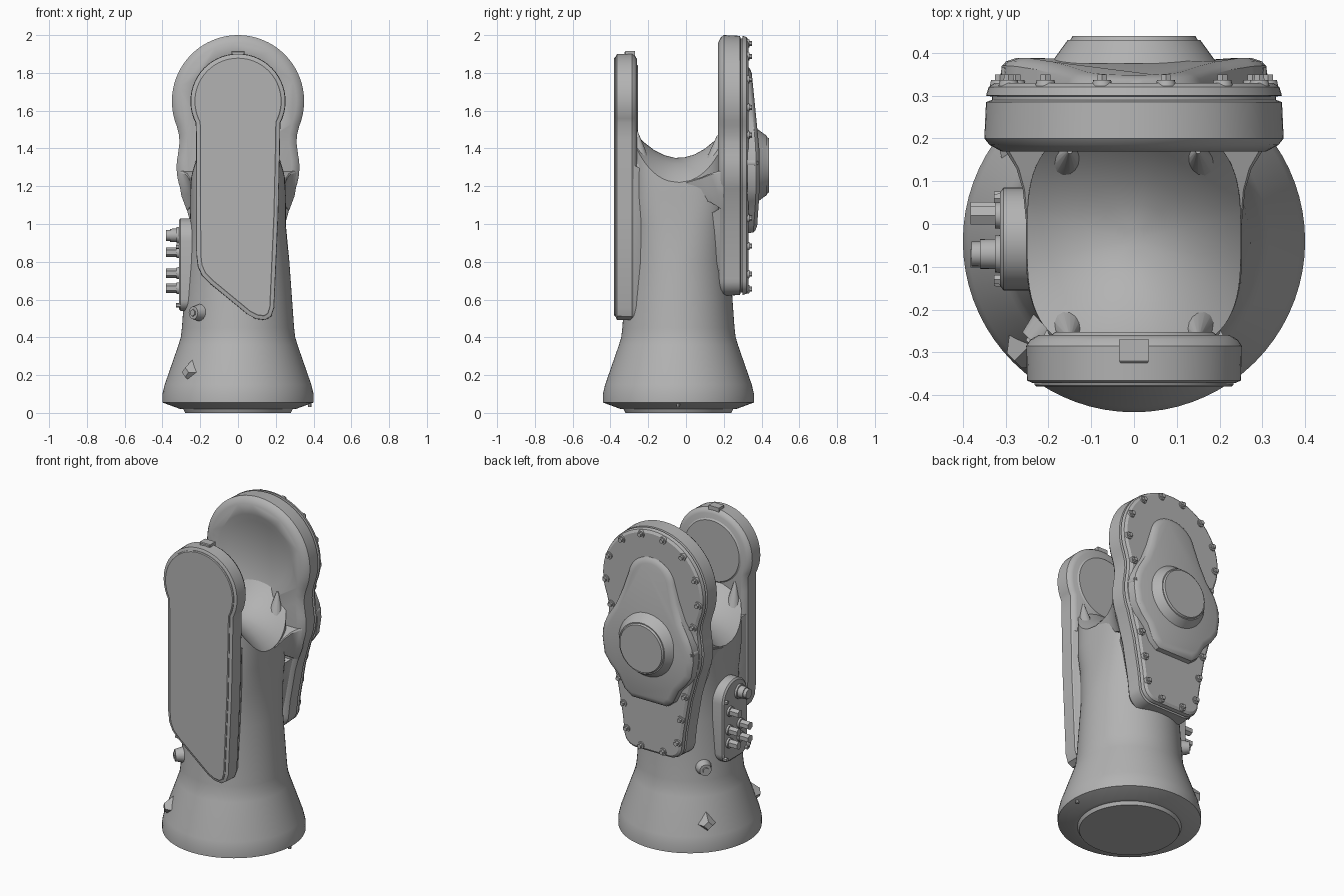
import bpy, bmesh
from math import sin, cos, pi, radians, copysign
from mathutils import Vector, Matrix

cube = bpy.data.objects.get("Cube")
if cube:
    bpy.data.objects.remove(cube, do_unlink=True)

grey = bpy.data.materials.new("cast_grey")
grey.use_nodes = True
grey.diffuse_color = (0.45, 0.45, 0.45, 1)
grey.node_tree.nodes["Principled BSDF"].inputs["Base Color"].default_value = grey.diffuse_color
parts = []


def finish(name, bm):
    bmesh.ops.recalc_face_normals(bm, faces=bm.faces)
    mesh = bpy.data.meshes.new(name)
    bm.to_mesh(mesh)
    bm.free()
    mesh.materials.append(grey)
    ob = bpy.data.objects.new(name, mesh)
    bpy.context.collection.objects.link(ob)
    parts.append(ob)
    return ob


def bridge(bm, a, b):
    n = len(a)
    for i in range(n):
        bm.faces.new((a[i], a[(i + 1) % n], b[(i + 1) % n], b[i]))


def arc(cx, cz, r, a0, a1, n):
    steps = [radians(a0 + (a1 - a0) * i / n) for i in range(n + 1)]
    return [(cx + r * cos(a), cz + r * sin(a)) for a in steps]


def mirrored(half):
    return half + [(-x, z) for x, z in reversed(half) if x > 1e-4]


def inset(pts, d):
    """Move a closed outline inwards by d."""
    n = len(pts)
    v = [Vector(p) for p in pts]
    area = sum(v[i - 1].x * v[i].y - v[i].x * v[i - 1].y for i in range(n))
    side = 1 if area > 0 else -1
    out = []
    for i in range(n):
        e0 = (v[i] - v[i - 1]).normalized()
        e1 = (v[(i + 1) % n] - v[i]).normalized()
        t = (e0 + e1).normalized()
        normal = Vector((-t.y, t.x)) * side
        out.append(v[i] + normal * d / max(0.6, t.dot(e0)))
    return out


def stack(name, outline, layers, warp=None):
    """Outline in x-z built up through (y, inset) layers."""
    bm = bmesh.new()
    rings = []
    for y, d in layers:
        cos_ = [Vector((p.x, y, p.y)) for p in inset(outline, d)]
        rings.append([bm.verts.new(warp(c) if warp else c) for c in cos_])
    for a, b in zip(rings, rings[1:]):
        bridge(bm, a, b)
    bm.faces.new(rings[0])
    bm.faces.new(rings[-1])
    return finish(name, bm)


def peg(name, start, direction, length, r1, r2, sides=16):
    d = Vector(direction).normalized()
    m = Matrix.Translation(Vector(start) + d * length / 2) @ d.to_track_quat('Z', 'Y').to_matrix().to_4x4()
    bm = bmesh.new()
    bmesh.ops.create_cone(bm, cap_ends=True, segments=sides, radius1=r1, radius2=r2, depth=length, matrix=m)
    return finish(name, bm)


def saddle(x, y):
    return 1.35 - 0.13 * (x / 0.25) ** 2 + 0.11 * ((y + 0.04) / 0.21) ** 2


# Body: round base rising into a rounded square with a saddle top
def section(rx, y0, y1, p, s=1.0, n=72):
    pts = []
    for i in range(n):
        c, q = cos(2 * pi * i / n), sin(2 * pi * i / n)
        x = s * rx * copysign(abs(c) ** (2 / p), c)
        y = (y0 + y1) / 2 + s * (y1 - y0) / 2 * copysign(abs(q) ** (2 / p), q)
        pts.append((x, y))
    return pts


bm = bmesh.new()
rings = []
for z, r in ((0, 0.28), (0.02, 0.29), (0.022, 0.31), (0.055, 0.4), (0.1, 0.4), (0.15, 0.388),
             (0.36, 0.315), (0.4, 0.303), (0.45, 0.297), (0.8, 0.272)):
    rings.append([bm.verts.new((x, y, z)) for x, y in section(r, -0.04 - r, r - 0.04, 2)])
for z, p in ((1.0, 2.5), (1.15, 3.1)):
    rings.append([bm.verts.new((x, y, z)) for x, y in section(0.253, -0.30, 0.23, p)])
for s in (1, 0.97, 0.85, 0.7, 0.5, 0.3, 0.1):
    rings.append([bm.verts.new((x, y, saddle(x, y))) for x, y in section(0.25, -0.30, 0.23, 3.2, s)])
for a, b in zip(rings, rings[1:]):
    bridge(bm, a, b)
bm.faces.new(rings[0])
bm.faces.new(rings[-1])
finish("body", bm)

# Rear housing with flange groove
rear = mirrored(arc(0, 1.65, 0.35, 90, -22, 24) + [(0.312, 1.47), (0.31, 1.43)]
                + arc(0, 1.3, 0.325, 12, -25, 8) + [(0.25, 1.0), (0.215, 0.8)]
                + arc(0.115, 0.71, 0.09, 0, -90, 8))
housing = stack("rear_housing", rear, [(0.17, 0.04), (0.185, 0.012), (0.2, 0), (0.285, 0.004), (0.29, 0.018),
                (0.298, 0.018), (0.3, 0.004), (0.32, 0.01), (0.33, 0.025)])

# Shallow dish in the inner face of the housing
cutter = peg("dish_cutter", (0, 0.16, 1.65), (0, 1, 0), 0.035, 0.27, 0.2, 64)
cutter.hide_render = True
mod = housing.modifiers.new("dish", 'BOOLEAN')
mod.operation = 'DIFFERENCE'
mod.object = cutter
bpy.context.view_layer.objects.active = housing
bpy.ops.object.modifier_apply(modifier="dish")
parts.remove(cutter)
bpy.data.objects.remove(cutter, do_unlink=True)


# Webs joining the housing to the body
def below_saddle(c):
    return Vector((c.x, c.y, min(c.z, saddle(c.x, c.y) - 0.004)))


shoulder = mirrored([(0.31, 1.44), (0.318, 1.36), (0.32, 1.27), (0.3, 1.15), (0.27, 1.07)])
stack("shoulder_web", shoulder, [(0.0, 0.068), (0.08, 0.06), (0.13, 0.045), (0.17, 0.02), (0.2, 0)], below_saddle)
rib = mirrored([(0.27, 1.1), (0.245, 1.0), (0.2, 0.75), (0.13, 0.66)])
stack("rear_rib", rib, [(0.08, 0.06), (0.15, 0.035), (0.19, 0.01)])


# Sloping cover on the housing
def cover_slope(c):
    drop = max(0, (c.z - 1.4) * 0.1) + max(0, (1.15 - c.z) * 0.07)
    return Vector((c.x, max(0.325, c.y - drop), c.z))


cover = mirrored(arc(0, 1.68, 0.16, 90, 10, 10)
                 + [(0.19, 1.6), (0.23, 1.5), (0.28, 1.42), (0.305, 1.36), (0.315, 1.28), (0.3, 1.18),
                    (0.26, 1.12), (0.21, 1.07), (0.17, 0.99), (0.12, 0.95)])
stack("gear_cover", cover, [(0.325, 0), (0.37, 0.006), (0.38, 0.016), (0.388, 0.04)], cover_slope)
peg("hub", (0, 0.375, 1.31), (0, 1, 0), 0.055, 0.195, 0.155, 48)
peg("hub_cap", (0, 0.42, 1.31), (0, 1, 0), 0.02, 0.155, 0.143, 48)

# Bolts evenly spaced along the flange
track = inset(rear, 0.035)
lengths = [(track[(i + 1) % len(track)] - track[i]).length for i in range(len(track))]
count = 22
for k in range(count):
    want = (k + 0.5) / count * sum(lengths)
    i = 0
    while want > lengths[i]:
        want -= lengths[i]
        i += 1
    p = track[i].lerp(track[(i + 1) % len(track)], want / lengths[i])
    raised = 0.03 if 1.12 < p.y < 1.42 else 0
    peg("bolt_seat", (p.x, 0.322, p.y), (0, 1, 0), 0.014 + raised, 0.024, 0.021)
    peg("flange_bolt", (p.x, 0.33, p.y), (0, 1, 0), 0.02 + raised, 0.014, 0.013, 6)

# Front arm: casing, face plate and web
head = arc(0, 1.65, 0.238, -28, 208, 36)
left = [(-0.208, 1.45), (-0.207, 0.84), (-0.2, 0.78), (-0.18, 0.735), (-0.14, 0.695)]
toe = [(0.06, 0.53), (0.1, 0.51), (0.14, 0.505), (0.165, 0.52), (0.178, 0.56)]
right = [(0.2, 1.05), (0.209, 1.45)]
arm = head + left + toe + right
stack("front_casing", arm, [(-0.372, 0.002), (-0.366, -0.012), (-0.285, -0.014), (-0.27, -0.004), (-0.26, 0.014)])
stack("front_face_plate", arm, [(-0.38, 0.01), (-0.376, 0.005), (-0.36, 0.005)])
stack("front_web", [(-0.207, 1.3)] + left[1:] + toe + [(0.2, 1.05), (0.205, 1.3)],
      [(-0.3, -0.012), (-0.27, -0.008), (-0.2, 0.025), (-0.16, 0.05)])
peg("inner_face_disc", (0, -0.265, 1.65), (0, 1, 0), 0.012, 0.2, 0.185, 48)
stack("top_latch", [(-0.035, 1.88), (0.035, 1.88), (0.035, 1.915), (-0.035, 1.915)],
      [(-0.325, 0.004), (-0.32, 0), (-0.27, 0)])

# Small fins at the corners of the saddle
for x in (-0.15, 0.15):
    peg("front_fin", (x, -0.235, 1.3), (0, -0.15, 1), 0.2, 0.055, 0.006)
    peg("rear_fin", (x, 0.145, 1.3), (0, 0.15, 1), 0.17, 0.055, 0.006)

# Connector panel on the right side
panel = arc(-0.035, 0.91, 0.12, 0, 180, 16) + arc(-0.095, 0.6, 0.06, 180, 270, 6) + arc(0.025, 0.6, 0.06, 270, 360, 6)
plate = stack("connector_panel", panel, [(0.22, 0), (0.305, 0), (0.313, 0.01)])
plate.data.transform(Matrix.Rotation(pi / 2, 4, 'Z'))
for y, z in ((0.02, 0.85), (-0.08, 0.74), (0.03, 0.74), (-0.08, 0.66), (0.03, 0.66)):
    peg("plug_collar", (-0.305, y, z), (-1, 0, 0), 0.02, 0.032, 0.03)
    peg("plug", (-0.31, y, z), (-1, 0, 0), 0.072, 0.025, 0.025, 6)
for r, length in ((0.045, 0.02), (0.028, 0.04), (0.036, 0.055), (0.03, 0.075)):
    peg("main_socket", (-0.305, -0.07, 0.94), (-1, 0, 0), length, r, r * 0.96, 24)
for y, z in ((-0.13, 0.88), (0.06, 0.92), (-0.135, 0.57), (0.065, 0.57)):
    peg("panel_screw", (-0.305, y, z), (-1, 0, 0), 0.022, 0.013, 0.012, 6)

# Knobs and lugs on the base, and the locating pin
for angle in (140, 225):
    a = radians(angle)
    out = Vector((cos(a), sin(a), 0))
    centre = Vector((0, -0.04, 0))
    peg("side_knob", centre + out * 0.25 + Vector((0, 0, 0.53)), out, 0.085, 0.055, 0.034)
    peg("side_knob_tip", centre + out * 0.33 + Vector((0, 0, 0.53)), out, 0.012, 0.02, 0.018, 6)
    peg("base_lug", centre + out * 0.33 + Vector((0, 0, 0.215)), out, 0.065, 0.075, 0.025, 4)
peg("locating_pin", (0.38, -0.04, 0.03), (0, 0, 1), 0.04, 0.009, 0.009, 8)

# Smooth shading with sharp edges kept
bpy.ops.object.select_all(action='DESELECT')
for ob in parts:
    ob.select_set(True)
bpy.context.view_layer.objects.active = parts[0]
bpy.ops.object.shade_smooth_by_angle(angle=radians(30))
